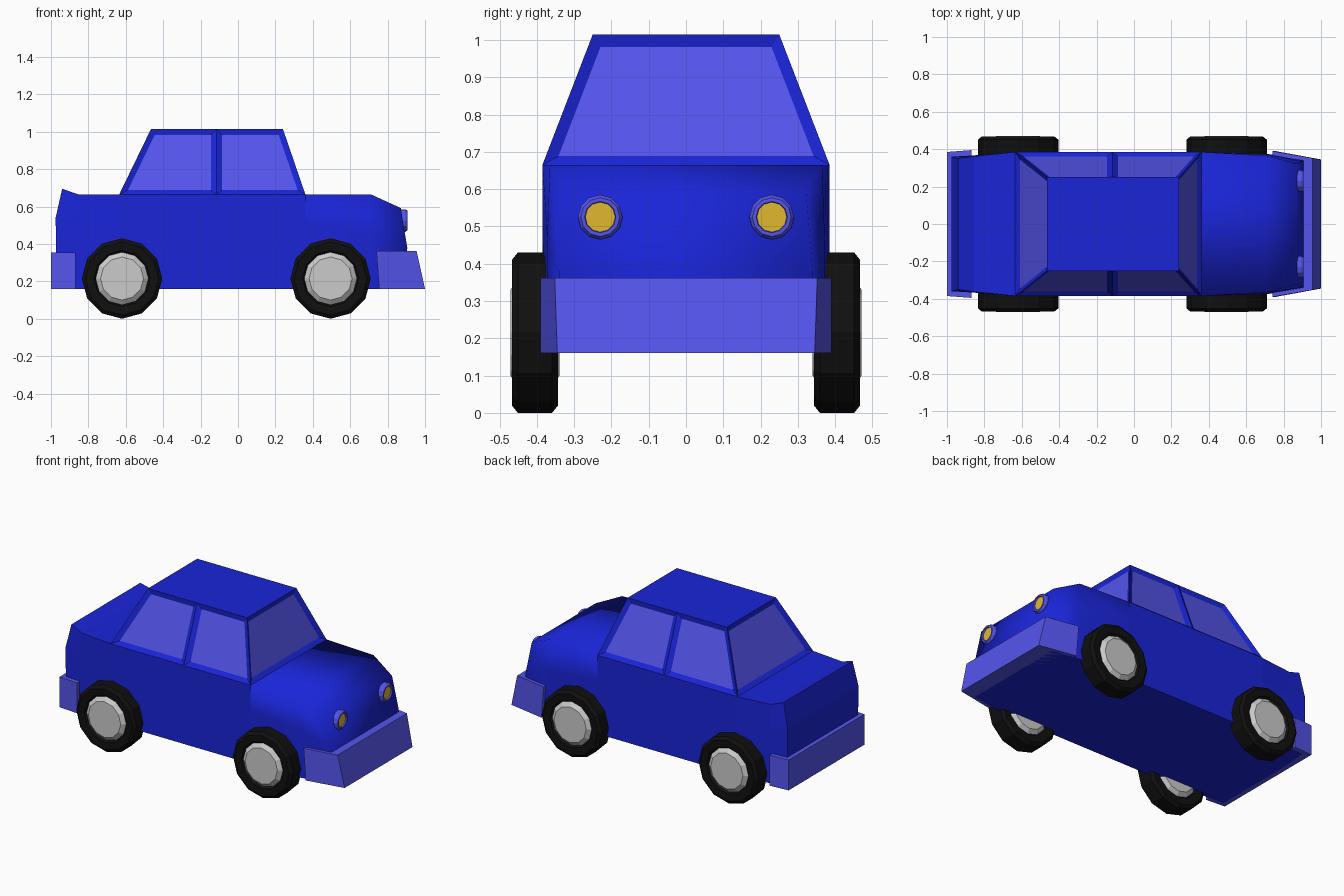
import bpy, bmesh
from math import sin, cos, tau

if "Cube" in bpy.data.objects:
    bpy.data.objects.remove(bpy.data.objects["Cube"])


def material(name, rgb):
    m = bpy.data.materials.new(name)
    m.diffuse_color = (*rgb, 1)
    m.use_nodes = True
    m.node_tree.nodes["Principled BSDF"].inputs["Base Color"].default_value = m.diffuse_color
    return m


BLUE = material("blue paint", (0.01, 0.018, 0.68))
VIOLET = material("violet trim", (0.09, 0.09, 0.85))
BLACK = material("black rubber", (0.005, 0.005, 0.005))
YELLOW = material("yellow lens", (0.75, 0.48, 0.03))


def finish(bm, name, mats=()):
    me = bpy.data.meshes.new(name)
    bm.to_mesh(me)
    bm.free()
    for m in mats:
        me.materials.append(m)
    ob = bpy.data.objects.new(name, me)
    bpy.context.collection.objects.link(ob)
    return ob


def bridge(bm, a, b):
    n = len(a)
    return [bm.faces.new((a[i], a[(i + 1) % n], b[(i + 1) % n], b[i])) for i in range(n)]


def lathe(name, profile, place, mats=(), caps=True, lens=False, sides=12):
    """Turn (radius, offset) points; place maps (u, v, offset) to a position."""
    bm = bmesh.new()
    rings = [[bm.verts.new(place(r * cos(tau * i / sides), r * sin(tau * i / sides), o))
              for i in range(sides)] for r, o in profile]
    for a, b in zip(rings, rings[1:]):
        bridge(bm, a, b)
    if caps:
        bm.faces.new(rings[0])
        end = bm.faces.new(rings[-1])
        if lens:
            end.material_index = 1
    bmesh.ops.recalc_face_normals(bm, faces=bm.faces)
    return finish(bm, name, mats)


def block(name, bottom, top, z0, z1, mats):
    """Solid between two half plans, mirrored across y."""
    bm = bmesh.new()
    loops = []
    for plan, z in ((bottom, z0), (top, z1)):
        pts = plan + [(x, -y) for x, y in reversed(plan)]
        loops.append([bm.verts.new((x, y, z)) for x, y in pts])
    bridge(bm, *loops)
    for l in loops:
        bm.faces.new(l)
    bmesh.ops.recalc_face_normals(bm, faces=bm.faces)
    return finish(bm, name, mats)


# Body: cross-sections from tail to nose, each (x, z, half width) at sill, waist, top
sections = [
    [(-0.97, 0.16, 0.36), (-0.975, 0.54, 0.36), (-0.94, 0.695, 0.35)],
    [(-0.855, 0.16, 0.367), (-0.855, 0.52, 0.367), (-0.855, 0.665, 0.362)],
    [(-0.635, 0.16, 0.385), (-0.635, 0.5, 0.385), (-0.635, 0.665, 0.385)],
    [(0.36, 0.16, 0.385), (0.36, 0.5, 0.385), (0.36, 0.665, 0.385)],
    [(0.71, 0.16, 0.375), (0.71, 0.47, 0.372), (0.71, 0.665, 0.365)],
    [(0.90, 0.16, 0.345), (0.905, 0.38, 0.34), (0.87, 0.592, 0.322)],
]
bm = bmesh.new()
loops = []
for s in sections:
    pts = [(x, y, z) for x, z, y in s] + [(x, -y, z) for x, z, y in reversed(s)]
    loops.append([bm.verts.new(p) for p in pts])
for a, b in zip(loops, loops[1:]):
    bridge(bm, a, b)
for l in (loops[0], loops[-1]):
    bm.faces.new((l[0], l[1], l[4], l[5]))
    bm.faces.new((l[1], l[2], l[3], l[4]))
bmesh.ops.recalc_face_normals(bm, faces=bm.faces)
# the bonnet and front wings blend smoothly
for f in bm.faces:
    f.smooth = f.calc_center_median().x > 0.4 and f.normal.z > -0.5
finish(bm, "body", [BLUE])

# Cabin: tapered box, side faces split at the door pillar, windows inset
bm = bmesh.new()
low, high = [[bm.verts.new(p) for p in
              [(xr, -y, z), (-0.115, -y, z), (xf, -y, z), (xf, y, z), (-0.115, y, z), (xr, y, z)]]
             for xr, xf, y, z in ((-0.635, 0.36, 0.385, 0.665), (-0.465, 0.24, 0.25, 1.015))]
panes = bridge(bm, low, high)
bm.faces.new(high)
bmesh.ops.recalc_face_normals(bm, faces=bm.faces)
bmesh.ops.inset_individual(bm, faces=panes, thickness=0.03, depth=-0.015, use_even_offset=True)
for f in panes:
    f.material_index = 1
finish(bm, "cabin", [BLUE, VIOLET])

# Bumpers
block("front_bumper", [(0.755, 0.39), (1.0, 0.345)], [(0.74, 0.39), (0.955, 0.352)],
      0.16, 0.362, [VIOLET])
block("rear_bumper", [(-0.87, 0.395), (-1.0, 0.385)], [(-0.87, 0.395), (-1.0, 0.385)],
      0.16, 0.355, [VIOLET])

for side, sn in ((-1, "right"), (1, "left")):
    # Headlights: violet ring with a slightly sunken yellow lens
    lathe(f"{sn}_headlight", [(0.06, 0.85), (0.06, 0.895), (0.052, 0.907), (0.042, 0.907), (0.04, 0.898)],
          lambda u, v, o: (o, side * 0.23 + u, 0.525 + v), [VIOLET, YELLOW], lens=True)
    # Wheels: chamfered tyre and a raised rim on both faces
    for cx, wn in ((0.495, "front"), (-0.62, "rear")):
        def place(u, v, o):
            return (cx + u, side * 0.405 + o, 0.215 + v)
        lathe(f"{wn}_{sn}_tyre", [(0.14, -0.045), (0.15, -0.058), (0.195, -0.062), (0.215, -0.046),
                                  (0.215, 0.046), (0.195, 0.062), (0.15, 0.058), (0.14, 0.045)],
              place, [BLACK], caps=False)
        lathe(f"{wn}_{sn}_rim", [(0.115, -0.066), (0.142, -0.045), (0.142, 0.045), (0.115, 0.066)], place)
